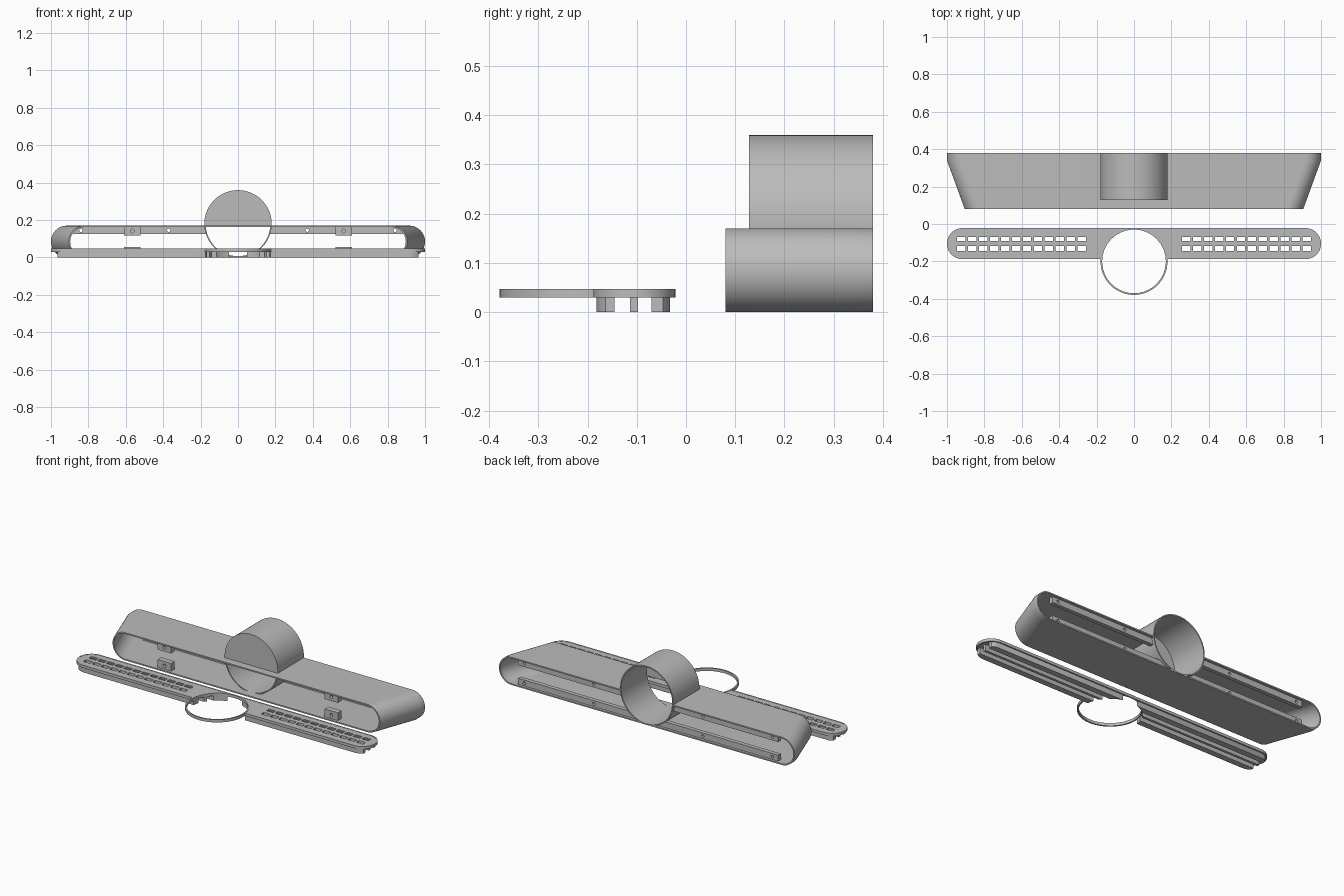
import bpy, bmesh, math
from mathutils import Matrix, Vector

cube = bpy.data.objects.get("Cube")
if cube:
    bpy.data.objects.remove(cube, do_unlink=True)

grey = bpy.data.materials.new("plain_grey")
grey.use_nodes = True
grey.diffuse_color = (0.5, 0.5, 0.5, 1)
grey.node_tree.nodes["Principled BSDF"].inputs["Base Color"].default_value = (0.5, 0.5, 0.5, 1)


def make(name, bm):
    bmesh.ops.recalc_face_normals(bm, faces=bm.faces)
    mesh = bpy.data.meshes.new(name)
    bm.to_mesh(mesh)
    bm.free()
    obj = bpy.data.objects.new(name, mesh)
    bpy.context.collection.objects.link(obj)
    mesh.materials.append(grey)
    return obj


def boxes(name, spans):
    """Each span is (x0, x1, y0, y1, z0, z1)."""
    bm = bmesh.new()
    for x0, x1, y0, y1, z0, z1 in spans:
        mid = Vector((x0 + x1, y0 + y1, z0 + z1)) / 2
        size = Matrix.Diagonal((x1 - x0, y1 - y0, z1 - z0, 1))
        bmesh.ops.create_cube(bm, size=1, matrix=Matrix.Translation(mid) @ size)
    return make(name, bm)


def cylinders(name, centres, radius, depth, along_y=True, segments=96):
    bm = bmesh.new()
    turn = Matrix.Rotation(math.pi / 2 if along_y else 0, 4, 'X')
    for c in centres:
        bmesh.ops.create_cone(bm, cap_ends=True, segments=segments, radius1=radius, radius2=radius,
                              depth=depth, matrix=Matrix.Translation(c) @ turn)
    return make(name, bm)


def stadium(name, sections, radius, centre, along_y=True):
    """Loft of round-ended sections, each (position on axis, half width)."""
    bm = bmesh.new()
    loops = []
    for pos, half in sections:
        loop = []
        for side in (1, -1):
            for i in range(33):
                a = side * math.pi / 2 - math.pi * i / 32 * 1
                a = -math.pi / 2 + math.pi * i / 32 + (0 if side > 0 else math.pi)
                u = side * (half - radius) + radius * math.cos(a)
                v = centre + radius * math.sin(a)
                loop.append(bm.verts.new((u, pos, v) if along_y else (u, v, pos)))
        loops.append(loop)
    for a, b in zip(loops, loops[1:]):
        for i in range(len(a)):
            j = (i + 1) % len(a)
            bm.faces.new((a[i], a[j], b[j], b[i]))
    bm.faces.new(loops[0])
    bm.faces.new(loops[-1])
    return make(name, bm)


def carve(obj, *steps):
    """Apply (operation, tool) booleans, then drop the tools."""
    for op, tool in steps:
        mod = obj.modifiers.new(op, 'BOOLEAN')
        mod.operation, mod.object, mod.solver = op, tool, 'EXACT'
    bpy.context.view_layer.update()
    graph = bpy.context.evaluated_depsgraph_get()
    obj.data = bpy.data.meshes.new_from_object(obj.evaluated_get(graph))
    obj.modifiers.clear()
    for _, tool in steps:
        bpy.data.objects.remove(tool, do_unlink=True)
    return obj


def pipe_core(radius=0.173):
    return cylinders("core", [(0, 0.284, 0.18)], radius, 0.312)


parts = []
WALL = 0.008

# Flared housing shell, opened where the pipe enters
housing = stadium("housing_shell", [(0.08, 0.905), (0.34, 1), (0.38, 1)], 0.085, 0.085)
hollow = stadium("hollow", [(0.07, 0.893), (0.08, 0.897), (0.34, 0.992), (0.39, 0.992)], 0.077, 0.085)
parts.append(carve(housing, ('DIFFERENCE', hollow), ('DIFFERENCE', pipe_core())))

# Round pipe
pipe = cylinders("outlet_pipe", [(0, 0.254, 0.18)], 0.18, 0.252)
parts.append(carve(pipe, ('DIFFERENCE', cylinders("bore", [(0, 0.25, 0.18)], 0.173, 0.5))))

# Half-disc closing the pipe above the housing
cap = cylinders("pipe_front_cap", [(0, 0.132, 0.18)], 0.179, WALL)
parts.append(carve(cap, ('INTERSECT', boxes("upper", [(-0.3, 0.3, 0, 0.3, 0.163, 0.5)]))))

# Rear rails with screw holes
for name, z0, z1 in (("upper_rail", 0.125, 0.166), ("lower_rail", 0.004, 0.045)):
    rail = boxes(name, [(-0.88, 0.88, 0.34, 0.365, z0, z1)])
    holes = cylinders("holes", [(s * x, 0.35, 0.085 + (0.06 if z0 > 0.1 else -0.06))
                                for s in (-1, 1) for x in (0.37, 0.84)], 0.009, 0.1, segments=24)
    parts.append(carve(rail, ('DIFFERENCE', pipe_core(0.176)), ('DIFFERENCE', holes)))

# Front mounting blocks
for name, z0, z1 in (("upper_block", 0.117, 0.166), ("lower_block", 0.004, 0.056)):
    block = boxes(name, [(s * 0.565 - 0.045, s * 0.565 + 0.045, 0.095, 0.13, z0, z1) for s in (-1, 1)])
    holes = cylinders("holes", [(s * 0.565, 0.095, (z0 + z1) / 2) for s in (-1, 1)], 0.01, 0.05, segments=24)
    parts.append(carve(block, ('DIFFERENCE', holes)))

# Front panel: rim, slotted plate, ribs and ring
RING = (0, -0.2, 0.04)
MID = -0.105


def ring_core(radius):
    return cylinders("core", [RING], radius, 0.3, along_y=False)


rim = stadium("panel_rim", [(0.03, 1), (0.047, 1)], 0.083, MID, along_y=False)
inner = stadium("inner", [(0, 0.992), (0.1, 0.992)], 0.075, MID, along_y=False)
parts.append(carve(rim, ('DIFFERENCE', inner), ('DIFFERENCE', ring_core(0.174))))

plate = stadium("slotted_plate", [(0.037, 0.994), (0.046, 0.994)], 0.077, MID, along_y=False)
slots = boxes("slots", [(s * x - 0.0225, s * x + 0.0225, y - 0.013, y + 0.013, 0, 0.1)
                        for s in (-1, 1) for y in (-0.078, -0.131)
                        for x in [0.279 + 0.0586 * i for i in range(12)]])
parts.append(carve(plate, ('DIFFERENCE', slots), ('DIFFERENCE', ring_core(0.174))))

for name, y0, y1 in (("front_rib", -0.182, -0.145), ("middle_rib", -0.114, -0.098), ("rear_rib", -0.07, -0.033)):
    rib = boxes(name, [(-0.965, 0.965, y0, y1, 0, 0.04)])
    outline = stadium("outline", [(-0.1, 0.992), (0.1, 0.992)], 0.0765, MID, along_y=False)
    parts.append(carve(rib, ('INTERSECT', outline), ('DIFFERENCE', ring_core(0.174))))

ring = cylinders("panel_ring", [(0, -0.2, 0.0385)], 0.179, 0.017, along_y=False)
parts.append(carve(ring, ('DIFFERENCE', ring_core(0.17))))

# Smooth curves, crisp edges
bpy.ops.object.select_all(action='DESELECT')
for obj in parts:
    obj.select_set(True)
bpy.context.view_layer.objects.active = parts[0]
bpy.ops.object.shade_smooth_by_angle(angle=math.radians(30))
